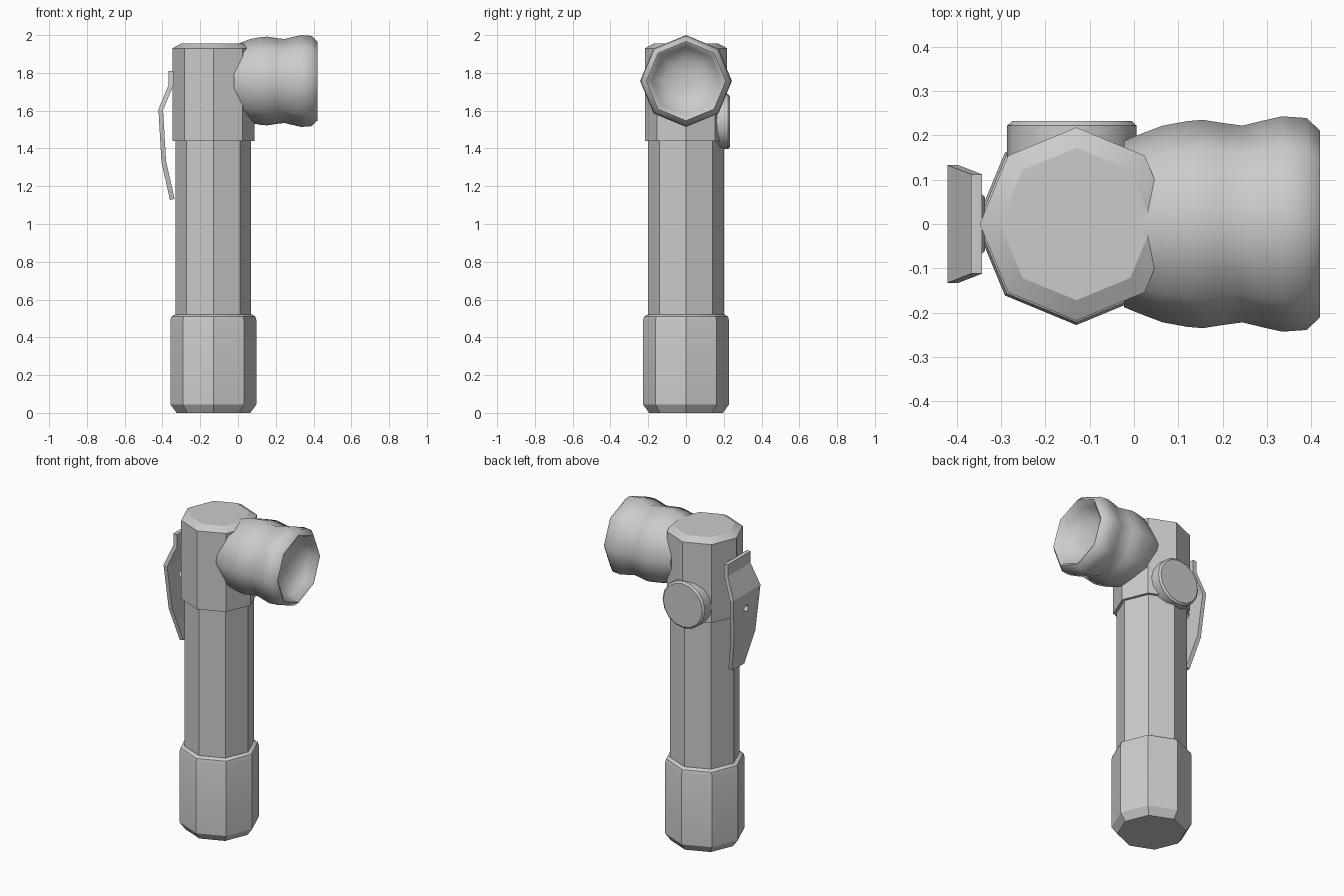
import bpy
import bmesh
from math import radians, cos, sin, tau
from mathutils import Matrix, Vector

cube = bpy.data.objects.get("Cube")
if cube:
    bpy.data.objects.remove(cube, do_unlink=True)

GREY = (0.6, 0.6, 0.6, 1.0)
grey = bpy.data.materials.new("grey")
grey.use_nodes = True
grey.diffuse_color = GREY
grey.node_tree.nodes["Principled BSDF"].inputs["Base Color"].default_value = GREY

BODY_X = -0.13


def make_object(name, bm):
    bmesh.ops.recalc_face_normals(bm, faces=bm.faces)
    mesh = bpy.data.meshes.new(name)
    bm.to_mesh(mesh)
    bm.free()
    mesh.materials.append(grey)
    obj = bpy.data.objects.new(name, mesh)
    bpy.context.collection.objects.link(obj)
    return obj


def activate(obj):
    bpy.ops.object.select_all(action='DESELECT')
    obj.select_set(True)
    bpy.context.view_layer.objects.active = obj


def smooth(obj, angle):
    activate(obj)
    bpy.ops.object.shade_smooth_by_angle(angle=radians(angle))


def turned(name, profile, sides, origin, axis, angle=30):
    """Closed solid from (radius, distance) rings along an axis."""
    bm = bmesh.new()
    rings = [[bm.verts.new((r * cos(tau * i / sides), r * sin(tau * i / sides), d))
              for i in range(sides)] for r, d in profile]
    for low, high in zip(rings, rings[1:]):
        for i in range(sides):
            j = (i + 1) % sides
            bm.faces.new((low[i], low[j], high[j], high[i]))
    bm.faces.new(rings[0])
    bm.faces.new(rings[-1])
    turn = Vector((0, 0, 1)).rotation_difference(Vector(axis)).to_matrix().to_4x4()
    bmesh.ops.transform(bm, matrix=Matrix.Translation(origin) @ turn, verts=bm.verts)
    obj = make_object(name, bm)
    smooth(obj, angle)
    return obj


# Octagonal upright body
UP = (0, 0, 1)
turned("battery_cap", [(0.195, 0), (0.228, 0.045), (0.228, 0.49), (0.222, 0.51),
                       (0.205, 0.52)], 8, (BODY_X, 0, 0), UP)
turned("tube", [(0.2, 0.5), (0.2, 1.46)], 8, (BODY_X, 0, 0), UP)
turned("head", [(0.218, 1.44), (0.218, 1.93), (0.172, 1.955)], 8, (BODY_X, 0, 0), UP)

# Lamp housing with a hollow reflector
turned("lamp_housing",
       [(0.188, -0.022), (0.205, 0.02), (0.222, 0.065), (0.232, 0.12), (0.235, 0.155),
        (0.228, 0.2), (0.222, 0.245), (0.233, 0.29), (0.243, 0.335), (0.239, 0.39),
        (0.21, 0.42), (0.2, 0.415), (0.18, 0.37), (0.12, 0.33), (0.05, 0.315)],
       8, (0, 0, 1.757), (1, 0, 0), angle=60)

# Round switch on the back
turned("switch_button", [(0.146, 0.12), (0.146, 0.222), (0.135, 0.232)],
       16, (-0.14, 0, 1.542), (0, 1, 0))

# Bent belt clip, each row being x, z and half width
bm = bmesh.new()
rows = [(-0.355, 1.81, 0.112), (-0.355, 1.735, 0.112), (-0.409, 1.605, 0.133),
        (-0.393, 1.33, 0.105), (-0.348, 1.13, 0.06)]
pairs = [[bm.verts.new((x, side * w, z)) for side in (-1, 1)] for x, z, w in rows]
for a, b in zip(pairs, pairs[1:]):
    bm.faces.new((a[0], a[1], b[1], b[0]))
clip = make_object("belt_clip", bm)
solid = clip.modifiers.new("thickness", 'SOLIDIFY')
solid.thickness = 0.025
solid.offset = 0

# Small hole through the clip
cutter = turned("hole_cutter", [(0.02, -0.1), (0.02, 0.1)], 12, (-0.4, 0, 1.51), (1, 0, 0))
cutter.hide_render = True
hole = clip.modifiers.new("hole", 'BOOLEAN')
hole.operation = 'DIFFERENCE'
hole.solver = 'EXACT'
hole.object = cutter
activate(clip)
for modifier in ("thickness", "hole"):
    bpy.ops.object.modifier_apply(modifier=modifier)
bpy.data.objects.remove(cutter, do_unlink=True)
smooth(clip, 10)
